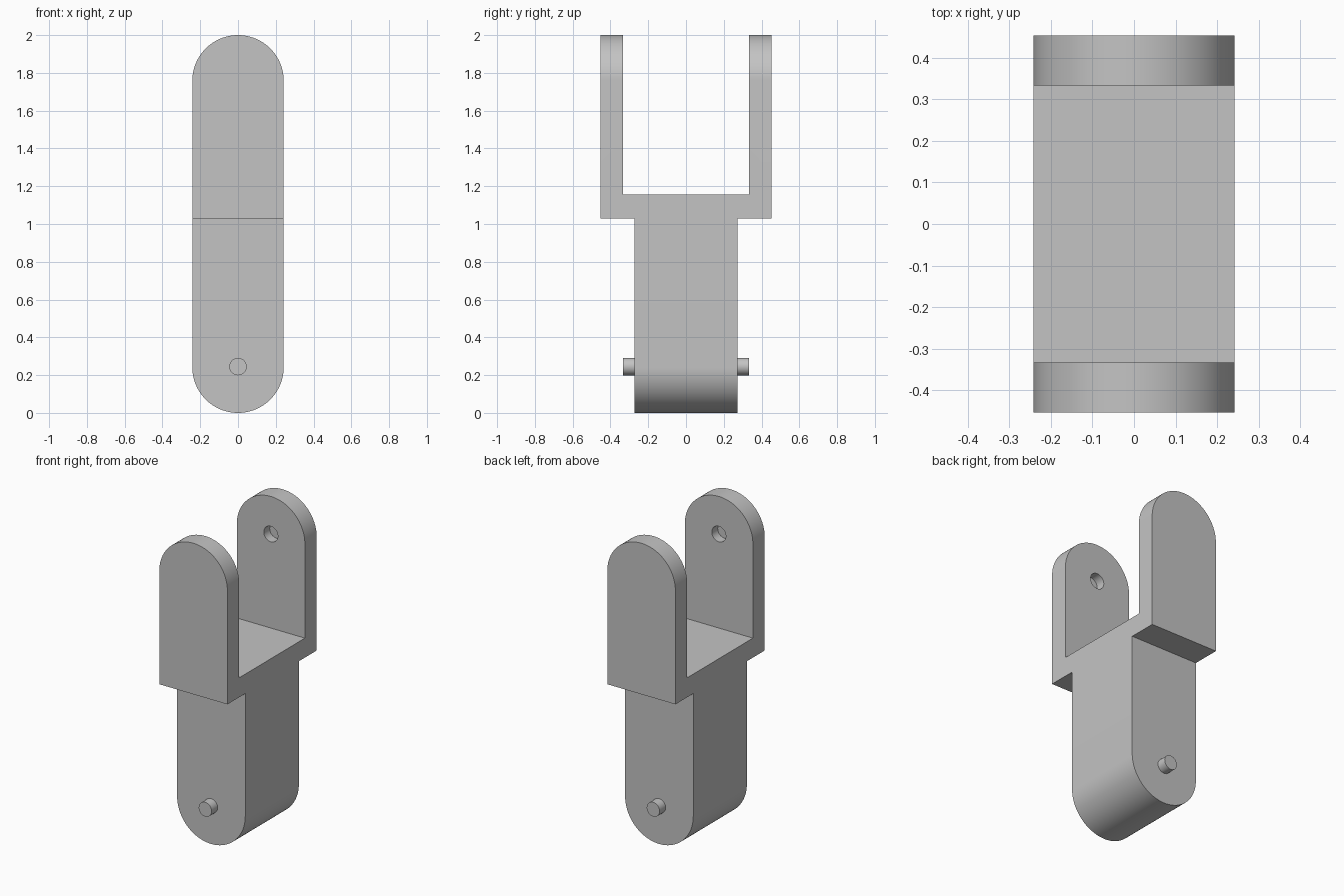
import bpy, bmesh, math
from mathutils import Vector

if "Cube" in bpy.data.objects:
    bpy.data.objects.remove(bpy.data.objects["Cube"], do_unlink=True)

R = 0.242            # half width, also the radius of both rounded ends
BODY, INNER, OUTER = 0.272, 0.333, 0.453    # half depths along y
SHOULDER, FLOOR, TOP = 1.03, 1.155, 2.0     # heights
PIN_R, HOLE_R, HOLE_DEPTH = 0.046, 0.05, 0.06

grey = bpy.data.materials.new("plain grey")
grey.use_nodes = True
colour = (0.55, 0.55, 0.55, 1)
grey.diffuse_color = colour
grey.node_tree.nodes["Principled BSDF"].inputs["Base Color"].default_value = colour


def extrude_profile(name, points, offset):
    """Close a planar outline and extrude it by offset."""
    bm = bmesh.new()
    face = bm.faces.new([bm.verts.new(p) for p in points])
    moved = bmesh.ops.extrude_face_region(bm, geom=[face])["geom"]
    verts = [g for g in moved if isinstance(g, bmesh.types.BMVert)]
    bmesh.ops.translate(bm, verts=verts, vec=Vector(offset))
    bmesh.ops.recalc_face_normals(bm, faces=bm.faces)
    mesh = bpy.data.meshes.new(name)
    bm.to_mesh(mesh)
    bm.free()
    mesh.materials.append(grey)
    obj = bpy.data.objects.new(name, mesh)
    bpy.context.collection.objects.link(obj)
    return obj


def arc(z, radius, start, sweep, y, steps):
    angles = [start + sweep * i / steps for i in range(steps + 1)]
    return [(radius * math.cos(a), y, z + radius * math.sin(a)) for a in angles]


def cylinder(name, z, radius, y0, y1):
    return extrude_profile(name, arc(z, radius, 0, math.tau, y0, 40)[:-1], (0, y1 - y0, 0))


def activate(obj):
    bpy.ops.object.select_all(action="DESELECT")
    obj.select_set(True)
    bpy.context.view_layer.objects.active = obj


def cut(obj, cutter, operation):
    """Apply a boolean and discard the cutter."""
    cutter.hide_render = True
    mod = obj.modifiers.new("cut", "BOOLEAN")
    mod.operation, mod.solver, mod.object = operation, "EXACT", cutter
    activate(obj)
    bpy.ops.object.modifier_apply(modifier=mod.name)
    bpy.data.objects.remove(cutter, do_unlink=True)


# Fork link: round-ended bar trimmed to the forked side outline
outline = arc(TOP - R, R, 0, math.pi, -OUTER, 48) + arc(R, R, math.pi, math.pi, -OUTER, 48)
link = extrude_profile("fork_link", outline, (0, 2 * OUTER, 0))
half = [(BODY, -0.1), (BODY, SHOULDER), (OUTER + 0.1, SHOULDER),
        (OUTER + 0.1, TOP + 0.1), (INNER, TOP + 0.1), (INNER, FLOOR)]
side = half + [(-y, z) for y, z in reversed(half)]
trim = extrude_profile("side_trim", [(-0.4, y, z) for y, z in side], (0.8, 0, 0))
cut(link, trim, "INTERSECT")

# Blind sockets on the inner prong faces, and pivot pins on the lower end
parts = [link]
for s, label in ((-1, "front"), (1, "back")):
    socket = cylinder("socket_cutter", TOP - R, HOLE_R, s * (INNER - 0.05), s * (INNER + HOLE_DEPTH))
    cut(link, socket, "DIFFERENCE")
    parts.append(cylinder(label + "_pin", R + 0.003, PIN_R, s * (BODY - 0.005), s * INNER))

for part in parts:
    activate(part)
    bpy.ops.object.shade_smooth_by_angle(angle=math.radians(30))
